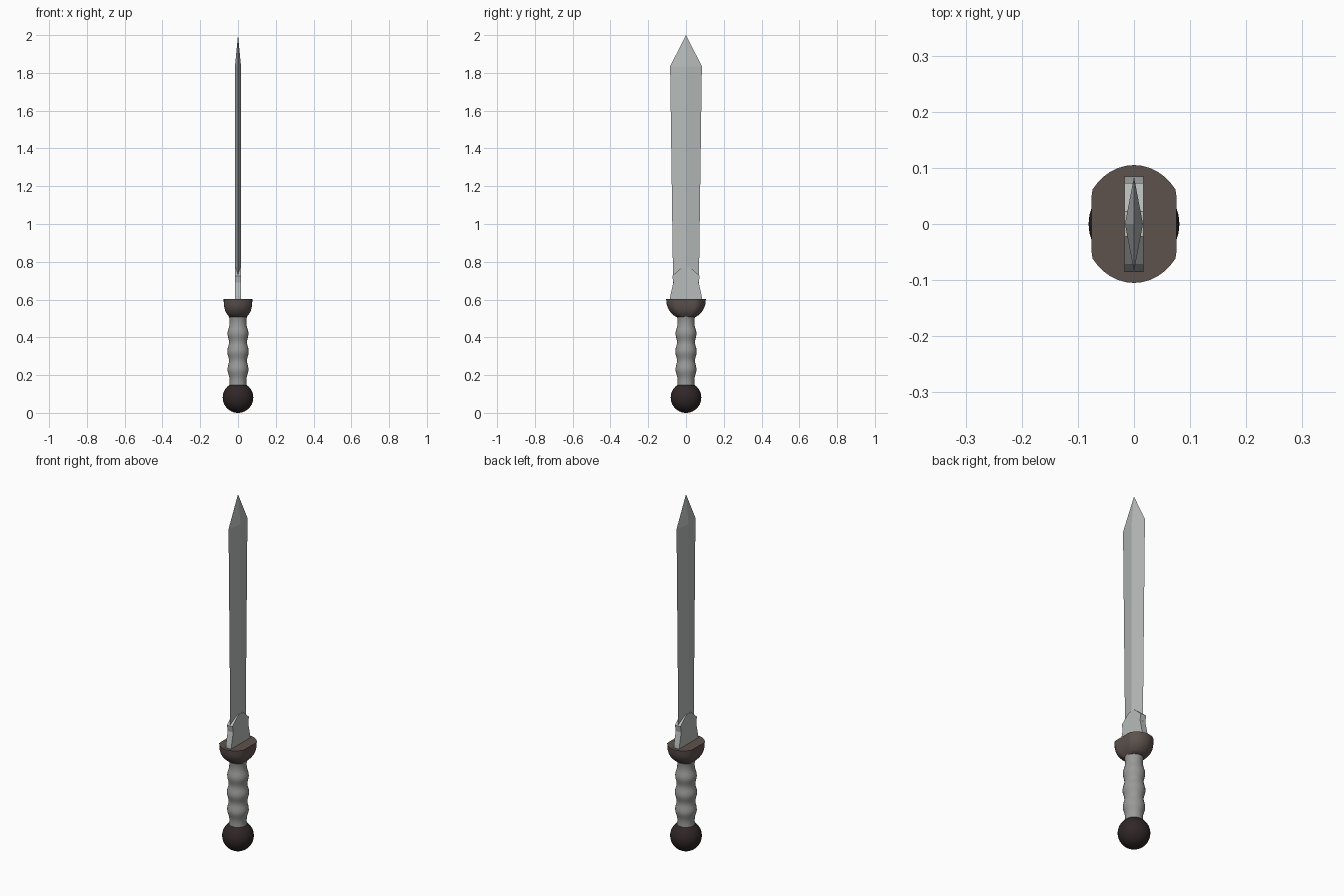
import bpy, bmesh, math

if "Cube" in bpy.data.objects:
    bpy.data.objects.remove(bpy.data.objects["Cube"])


def material(name, rgb):
    m = bpy.data.materials.new(name)
    m.diffuse_color = (*rgb, 1)
    m.use_nodes = True
    m.node_tree.nodes["Principled BSDF"].inputs["Base Color"].default_value = m.diffuse_color
    return m


STEEL = material("steel", (0.47, 0.50, 0.49))
GRIP = material("grey wrap", (0.32, 0.32, 0.315))
BROWN = material("dark brown", (0.11, 0.085, 0.075))
BLACK = material("near black", (0.03, 0.02, 0.02))


def loft(name, rings, mat, smooth=None):
    """Skin a stack of equal-length rings of points; cap both ends."""
    bm = bmesh.new()
    rows = [[bm.verts.new(p) for p in ring] for ring in rings]
    n = len(rows[0])
    for a, b in zip(rows, rows[1:]):
        for i in range(n):
            j = (i + 1) % n
            bm.faces.new((a[i], a[j], b[j], b[i]))
    bm.faces.new(rows[0][::-1])
    bm.faces.new(rows[-1])
    bmesh.ops.remove_doubles(bm, verts=bm.verts, dist=1e-6)
    bmesh.ops.recalc_face_normals(bm, faces=bm.faces)
    me = bpy.data.meshes.new(name)
    bm.to_mesh(me)
    bm.free()
    me.materials.append(mat)
    ob = bpy.data.objects.new(name, me)
    bpy.context.collection.objects.link(ob)
    if smooth:
        bpy.ops.object.select_all(action='DESELECT')
        ob.select_set(True)
        bpy.context.view_layer.objects.active = ob
        bpy.ops.object.shade_smooth_by_angle(angle=math.radians(smooth))
    return ob


def oval(rx, ry, z, n=32, flat=9.0):
    """Ellipse of radius rx, ry whose x sides are cut flat at +-flat."""
    pts = []
    for i in range(n):
        t = 2 * math.pi * i / n
        x = rx * math.cos(t)
        pts.append((max(-flat, min(flat, x)), ry * math.sin(t), z))
    return pts


# Pommel
bpy.ops.mesh.primitive_uv_sphere_add(segments=32, ring_count=20, radius=0.081,
                                     location=(0, 0, 0.081))
pommel = bpy.context.object
pommel.name = "pommel"
pommel.data.materials.append(BLACK)
bpy.ops.object.shade_smooth()

# Grip: four soft swells between flared ends
profile = [(0.14, 0.047), (0.165, 0.044)]
for k in range(25):
    u = k / 24
    profile.append((0.18 + 0.29 * u, 0.0495 + 0.0045 * math.cos(6 * math.pi * u - math.pi)
                    + 0.003 * math.sin(math.pi * u)))
profile += [(0.49, 0.044), (0.505, 0.047), (0.53, 0.05)]
loft("grip", [oval(r, r, z, 24) for z, r in profile], GRIP, 60)

# Guard: bowl with flattened sides and a flat top
bowl = [(0.507, 0.045, 0.05), (0.518, 0.055, 0.067), (0.535, 0.066, 0.084),
        (0.555, 0.072, 0.096), (0.575, 0.075, 0.102), (0.603, 0.076, 0.105)]
loft("guard", [oval(rx * 1.2, ry, z, 40, rx) for z, rx, ry in bowl], BROWN, 40)

# Blade: diamond section, widening a little towards the point
sections = [(0.59, 0.016, 0.067), (1.835, 0.016, 0.084), (2.0, 0.0, 0.0)]
loft("blade", [[(tx, 0, z), (0, w, z), (-tx, 0, z), (0, -w, z)]
               for z, tx, w in sections], STEEL)

# Blade collar: waisted plate with a clipped top
half = [(0.086, 0.595), (0.083, 0.62), (0.067, 0.69), (0.073, 0.725), (0.022, 0.77)]
outline = half + [(-y, z) for y, z in reversed(half)]
loft("blade_collar", [[(x, y, z) for y, z in outline] for x in (-0.017, 0.017)], STEEL)
